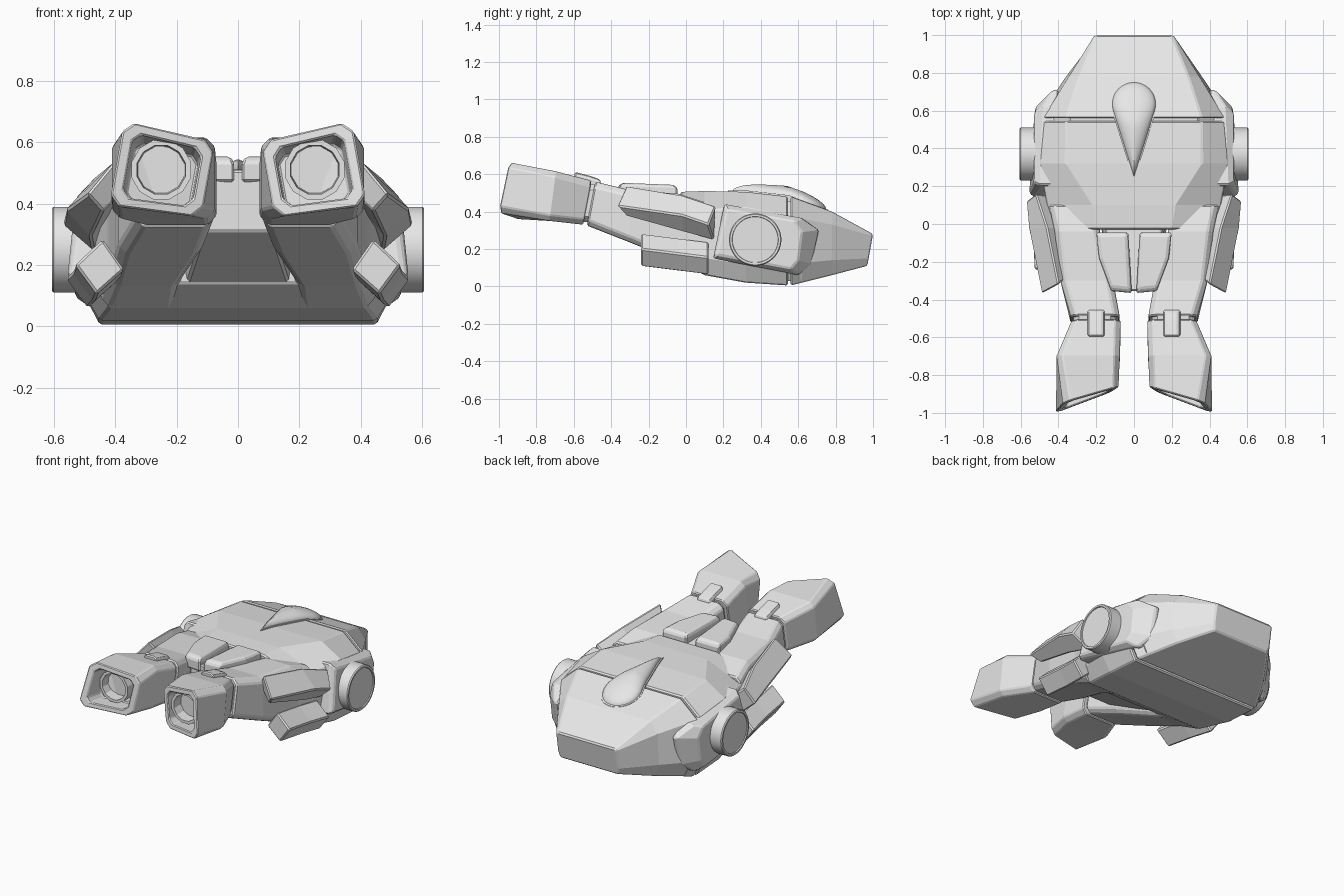
import bpy, bmesh, math
from mathutils import Vector

if "Cube" in bpy.data.objects:
    bpy.data.objects.remove(bpy.data.objects["Cube"], do_unlink=True)

# Single armour colour
grey = bpy.data.materials.new("armour_grey")
grey.use_nodes = True
colour = (0.8, 0.8, 0.8, 1)
grey.diffuse_color = colour
grey.node_tree.nodes["Principled BSDF"].inputs["Base Color"].default_value = colour


def loft(name, rings, mirror=True, bevel=0.008, smooth=False):
    """Skin a row of equal-length point rings and cap both ends."""
    bm = bmesh.new()
    rows = [[bm.verts.new(p) for p in ring] for ring in rings]
    count = len(rows[0])
    for a, b in zip(rows, rows[1:]):
        for i in range(count):
            j = (i + 1) % count
            bm.faces.new((a[i], a[j], b[j], b[i]))
    bm.faces.new(rows[0])
    bm.faces.new(rows[-1])
    bmesh.ops.recalc_face_normals(bm, faces=bm.faces)
    mesh = bpy.data.meshes.new(name)
    bm.to_mesh(mesh)
    bm.free()
    mesh.materials.append(grey)
    obj = bpy.data.objects.new(name, mesh)
    bpy.context.collection.objects.link(obj)
    if smooth:
        bpy.ops.object.select_all(action="DESELECT")
        obj.select_set(True)
        bpy.context.view_layer.objects.active = obj
        bpy.ops.object.shade_smooth_by_angle(angle=math.radians(35))
    if bevel:
        mod = obj.modifiers.new("Bevel", "BEVEL")
        mod.width = bevel
        mod.segments = 1
        mod.limit_method = "ANGLE"
        mod.angle_limit = math.radians(35)
    if mirror:
        mod = obj.modifiers.new("Mirror", "MIRROR")
        mod.use_clip = False
        mod.use_mirror_merge = False
    return obj


def hull_ring(y, half, lean=0, shrink=0):
    """Symmetric cross-section from half points listed bottom to top."""
    half = [Vector((x - shrink, y + lean * z, z + (shrink if z < 0.25 else -shrink)))
            for x, z in half]
    return half + [Vector((-p.x, p.y, p.z)) for p in reversed(half)]


def chamfer(corners, size):
    """Replace every corner by two points along its neighbouring sides."""
    pts = [Vector(c) for c in corners]
    out = []
    for i, p in enumerate(pts):
        for q in (pts[i - 1], pts[(i + 1) % len(pts)]):
            out.append(p + (q - p).normalized() * size)
    return out


def box_ring(y, x0, x1, z0, z1, lean=0, size=0.03):
    corners = [(x0, y, z0), (x1, y, z0), (x1, y + lean, z1), (x0, y + lean, z1)]
    return chamfer(corners, size)


def inset(ring, factor, shift=(0, 0, 0)):
    centre = sum(ring, Vector()) / len(ring)
    return [centre + (p - centre) * factor + Vector(shift) for p in ring]


def circle(count, radius, centre, axis):
    pts = []
    for i in range(count):
        a = math.tau * (i + 0.5) / count
        u, v = radius * math.cos(a), radius * math.sin(a)
        pts.append(Vector(centre) + Vector((0, u, v) if axis == "x" else (u, 0, v)))
    return pts


# Main body shells, split by a seam, with a core showing in the gap
waist = [(0.45, 0.005), (0.51, 0.12), (0.48, 0.375), (0.36, 0.48)]
middle = [(0.45, 0.02), (0.51, 0.12), (0.50, 0.42), (0.36, 0.505)]
loft("rear_shell", [
    hull_ring(0.56, waist),
    hull_ring(0.78, [(0.33, 0.06), (0.36, 0.14), (0.345, 0.33), (0.29, 0.40)]),
    hull_ring(0.95, [(0.20, 0.11), (0.21, 0.15), (0.21, 0.27), (0.20, 0.28)], lean=0.178),
], mirror=False)
loft("front_shell", [
    hull_ring(0.545, waist),
    hull_ring(0.32, middle),
    hull_ring(0.10, [(0.42, 0.06), (0.46, 0.15), (0.46, 0.41), (0.22, 0.51)]),
    hull_ring(-0.03, [(0.38, 0.14), (0.42, 0.20), (0.42, 0.42), (0.20, 0.505)]),
], mirror=False)
loft("body_core", [hull_ring(y, waist, shrink=0.025) for y in (0.45, 0.62)],
     mirror=False, bevel=0)

# Neck block between the arms
loft("neck", [
    hull_ring(0.12, [(0.19, 0.07), (0.20, 0.12), (0.20, 0.42), (0.18, 0.47)]),
    hull_ring(-0.355, [(0.11, 0.31), (0.11, 0.34), (0.08, 0.50), (0.07, 0.51)]),
], mirror=False)

# Raised plates on the neck
collar = [(0.03, -0.045), (0.20, -0.045), (0.185, -0.18), (0.12, -0.355), (0.012, -0.365)]
loft("collar_plate", [
    [Vector((x, y, 0.47)) for x, y in collar],
    [Vector((x, y, 0.525 - 0.03 * y)) for x, y in collar],
    inset([Vector((x, y, 0.54 - 0.04 * y)) for x, y in collar], 0.85),
])

# Arms leading to the guns
loft("arm", [
    box_ring(0.10, 0.19, 0.45, 0.06, 0.45),
    box_ring(-0.04, 0.18, 0.42, 0.13, 0.495),
    box_ring(-0.30, 0.11, 0.39, 0.235, 0.515),
    box_ring(-0.53, 0.075, 0.335, 0.325, 0.56, lean=0.045),
])
loft("wrist", [
    box_ring(y, 0.095, 0.32, 0.345, 0.545, lean=0.045) for y in (-0.48, -0.6)
], bevel=0)

# Hollow guns with slanted muzzles
muzzle = chamfer([(0.12, -0.89, 0.355), (0.42, -1.003, 0.395),
                  (0.37, -0.945, 0.67), (0.075, -0.86, 0.60)], 0.035)
loft("gun_housing", [
    box_ring(-0.55, 0.07, 0.33, 0.33, 0.565, lean=0.045),
    box_ring(-0.73, 0.075, 0.41, 0.35, 0.615, lean=0.035),
    muzzle,
    inset(muzzle, 0.76),
    inset(muzzle, 0.70, (0, 0.12, -0.02)),
], bevel=0.006)
bore = (0.25, 0.51)
loft("gun_barrel", [
    circle(12, r, (bore[0], y, bore[1]), "y")
    for r, y in ((0.10, -0.76), (0.10, -0.885), (0.082, -0.885), (0.078, -0.82))
], bevel=0)

# Latch bridging each wrist seam
loft("wrist_latch", [
    box_ring(-0.44, 0.155, 0.245, 0.50, 0.572, lean=-0.02, size=0.012),
    box_ring(-0.50, 0.155, 0.245, 0.50, 0.59, lean=-0.01, size=0.012),
    box_ring(-0.595, 0.155, 0.245, 0.52, 0.612, size=0.012),
])

# Upper arm guards, folded along an outer ridge
loft("upper_guard", [
    [(0.40, -0.32, 0.54), (0.49, -0.37, 0.43), (0.44, -0.32, 0.375), (0.35, -0.28, 0.46)],
    [(0.46, -0.02, 0.49), (0.56, -0.02, 0.38), (0.48, -0.02, 0.29), (0.39, -0.02, 0.40)],
    [(0.52, 0.16, 0.43), (0.57, 0.12, 0.33), (0.47, 0.15, 0.245), (0.42, 0.15, 0.35)],
])

# Lower arm guards, diamond in section
loft("lower_guard", [
    [(x + dx, y - dx, z + dz) for x, z in
     ((0.45, 0.255), (0.54, 0.17), (0.47, 0.075), (0.38, 0.155))]
    for y, dx, dz in ((-0.25, -0.01, 0.03), (-0.04, 0.0, 0.005), (0.14, 0.02, -0.015))
])

# Side panels with round hubs
panel = [(0.54, 0.145, 0.15), (0.50, 0.205, 0.44), (0.49, 0.62, 0.365),
         (0.43, 0.71, 0.30), (0.43, 0.67, 0.12), (0.48, 0.60, 0.06)]
face = [(0.555, 0.165, 0.17), (0.53, 0.22, 0.41), (0.53, 0.58, 0.35),
        (0.52, 0.62, 0.29), (0.52, 0.60, 0.14), (0.53, 0.56, 0.095)]
loft("side_panel", [[(0.40, y, z) for x, y, z in panel], panel, face])
loft("side_hub", [
    circle(40, r, (x, 0.37, 0.25), "x")
    for r, x in ((0.14, 0.48), (0.14, 0.60), (0.135, 0.606), (0.124, 0.606), (0.122, 0.60))
], bevel=0, smooth=True)


# Teardrop dome following the slope of the shell
def deck(y):
    if y < 0.32:
        return 0.507
    if y < 0.55:
        return 0.507 - (y - 0.32) * 0.11
    return 0.48 - (y - 0.55) * 0.365


def teardrop(scale, height):
    start = math.radians(-16)
    arc = [start + (math.pi - 2 * start) * i / 28 for i in range(29)]
    outline = [(0.115 * math.cos(a), 0.635 + 0.115 * math.sin(a)) for a in arc]
    tip = (0, 0.25)
    for end, goal in ((outline[-1], tip), (tip, outline[0])):
        steps = range(1, 8) if goal == tip else range(0, 7)
        outline += [tuple(e + (g - e) * s / 7 for e, g in zip(end, goal)) for s in steps]
    ring = []
    for x, y in outline:
        px, py = x * scale, 0.60 + (y - 0.60) * scale
        ring.append(Vector((px, py, deck(py) + height)))
    return ring


loft("teardrop_rim", [teardrop(1.07, -0.03), teardrop(1.07, 0.006), teardrop(0.95, 0.006)],
     mirror=False, bevel=0)
dome = [math.radians(90 * i / 8) for i in range(8)]
loft("teardrop_dome", [teardrop(math.cos(a), 0.005 + 0.05 * math.sin(a)) for a in dome],
     mirror=False, bevel=0, smooth=True)
